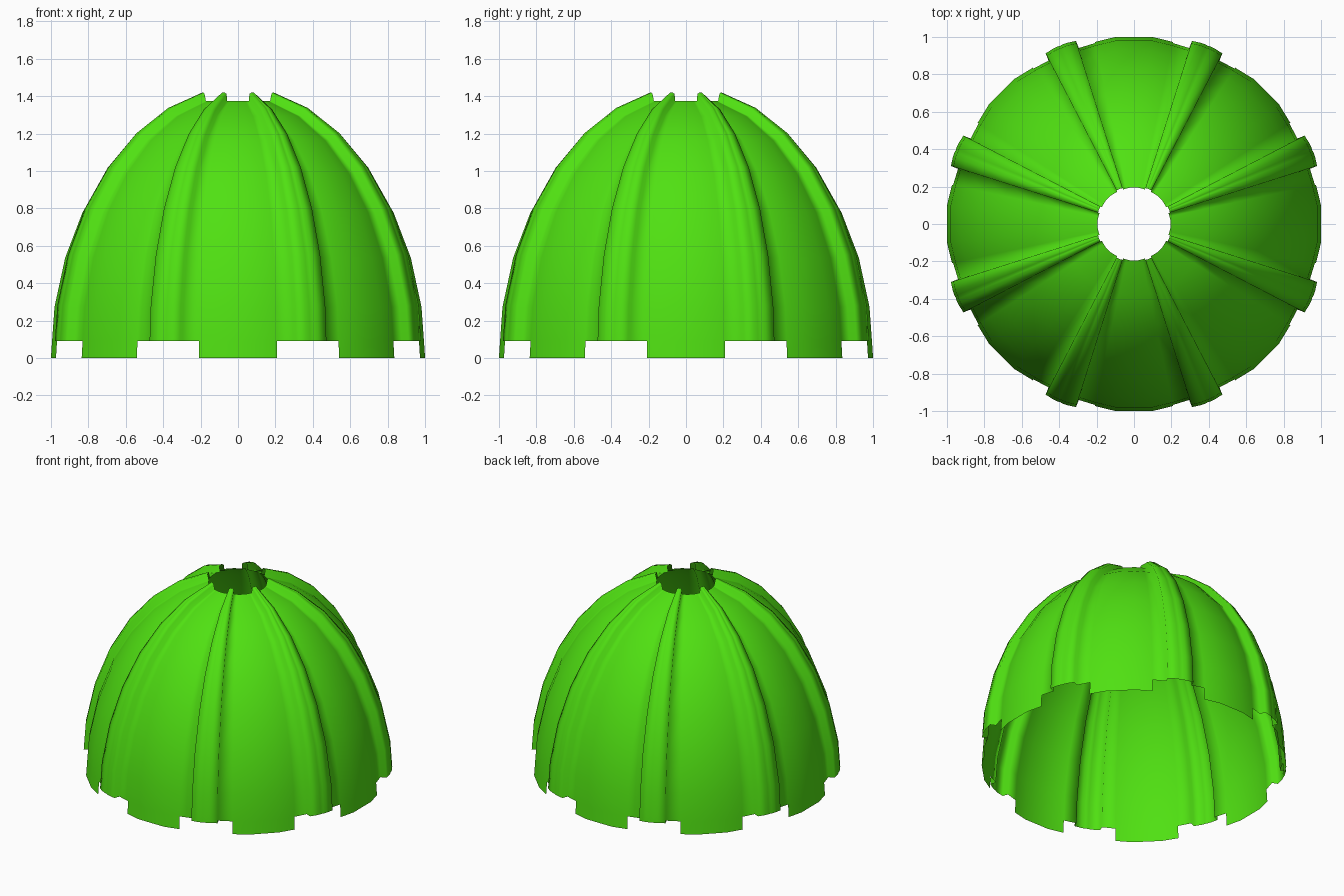
import bpy, bmesh, math

if "Cube" in bpy.data.objects:
    bpy.data.objects.remove(bpy.data.objects["Cube"])

green = bpy.data.materials.new("bright_green")
green.diffuse_color = (0.08, 0.75, 0.006, 1)
green.use_nodes = True
green.node_tree.nodes["Principled BSDF"].inputs["Base Color"].default_value = green.diffuse_color

R, H, SLOT = 1.005, 1.40, 0.09

# Half-ellipse profile: (radius, height) from the base to the open top
profile = [(1.0, 0.0), (0.994, SLOT)]
profile += [(math.cos(math.radians(11.25 * i)), H * math.sin(math.radians(11.25 * i)))
            for i in range(1, 8)]

# One 45 degree sector: (angle, scale) - panel, then raised rib centred on 22.5
half = [(-22.4, 1.0), (-16.9, 1.0), (-10.4, 0.9905), (-5.1, 0.987),
        (-4.9, 1.028), (-2.0, 1.034), (-0.6, 1.034)]
sector = half + [(0.0, 1.032)] + [(-a, s) for a, s in reversed(half[1:])]
sector = sector[1:]  # the panel centre is spanned by one flat face
columns = [(22.5 + 45 * k + a, s, abs(a)) for k in range(8) for a, s in sector]


def build_dome():
    bm = bmesh.new()
    grid = []
    for ang, s, off in columns:
        t = math.radians(ang)
        col = []
        for j, (r, z) in enumerate(profile):
            # the rib is a scaled copy of the dome, but keeps its cut at slot height
            zz = z * s if s > 1 and j > 1 else z
            col.append(bm.verts.new((R * r * s * math.sin(t), -R * r * s * math.cos(t), zz)))
        grid.append(col)
    n = len(columns)
    for i in range(n):
        k = (i + 1) % n
        for j in range(len(profile) - 1):
            # notch in the bottom edge below every rib
            mid_off = (columns[i][2] + columns[k][2]) / 2
            if j == 0 and mid_off < 10.3:
                continue
            bm.faces.new((grid[i][j], grid[k][j], grid[k][j + 1], grid[i][j + 1]))
    bmesh.ops.delete(bm, geom=[v for v in bm.verts if not v.link_faces], context='VERTS')
    bmesh.ops.recalc_face_normals(bm, faces=bm.faces)
    if sum(f.normal.dot(f.calc_center_median()) for f in bm.faces) < 0:
        bmesh.ops.reverse_faces(bm, faces=bm.faces)
    for f in bm.faces:
        f.smooth = True
    me = bpy.data.meshes.new("ribbed_dome")
    bm.to_mesh(me)
    bm.free()
    me.materials.append(green)
    ob = bpy.data.objects.new("ribbed_dome", me)
    bpy.context.collection.objects.link(ob)


build_dome()
